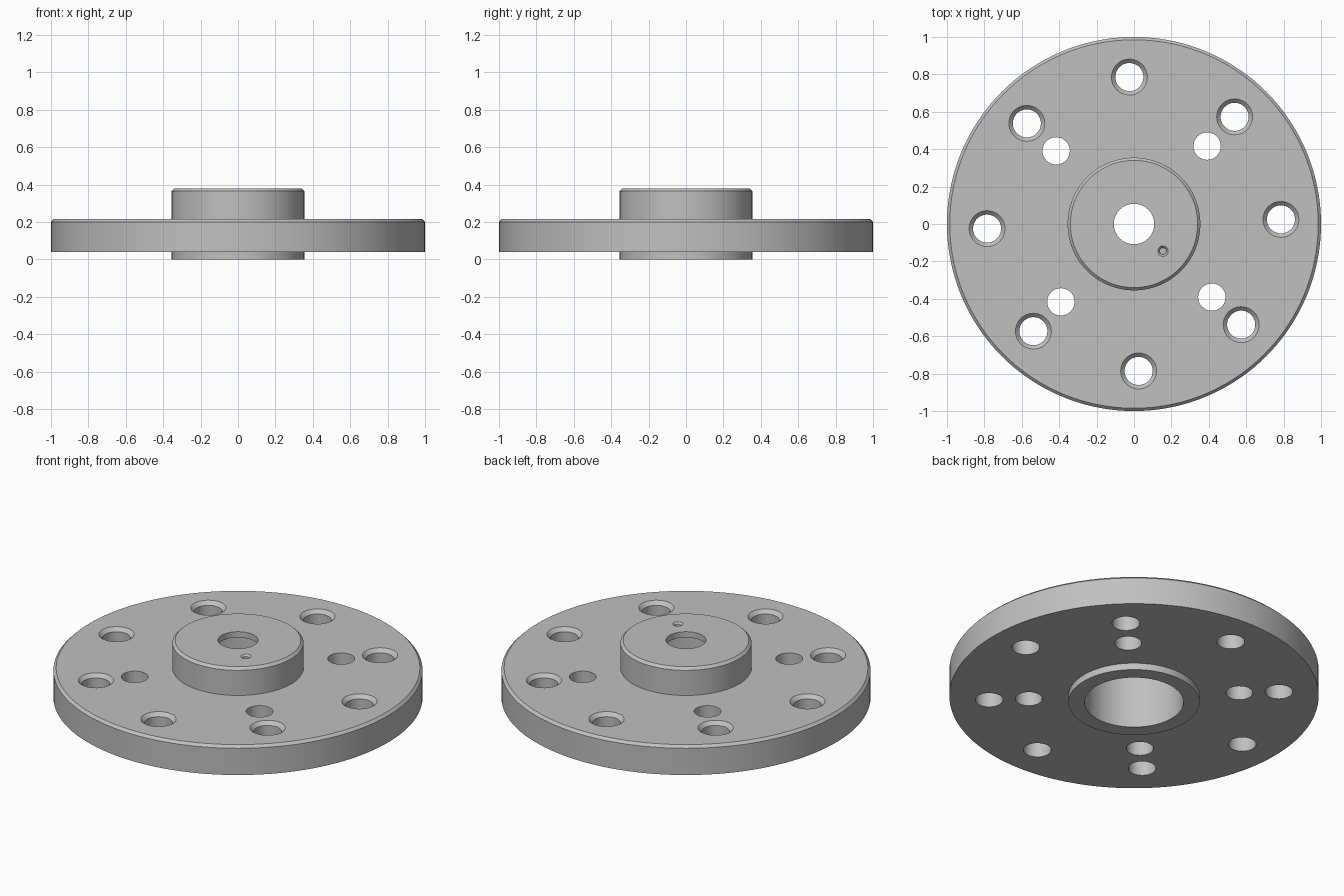
import bpy, bmesh
from math import pi, cos, sin, radians
from mathutils import Matrix, Vector

if "Cube" in bpy.data.objects:
    bpy.data.objects.remove(bpy.data.objects["Cube"], do_unlink=True)

# Key heights, radii and edge break
PLATE_BOTTOM, PLATE_TOP, HUB_TOP = 0.04, 0.215, 0.38
HUB_R, BORE_R, SHAFT_R = 0.355, 0.268, 0.108
BORE_TOP = 0.345
CHAMFER = 0.015


def lathe(bm, profile, steps, x=0, y=0):
    """Revolve a closed (radius, height) profile around a vertical axis."""
    part = bmesh.new()
    verts = [part.verts.new((r, 0, z)) for r, z in profile]
    edges = [part.edges.new((a, b)) for a, b in zip(verts, verts[1:] + verts[:1])
             if a.co.x > 0 or b.co.x > 0]
    bmesh.ops.spin(part, geom=verts + edges, cent=(0, 0, 0), axis=(0, 0, 1),
                   angle=2 * pi, steps=steps)
    bmesh.ops.remove_doubles(part, verts=part.verts, dist=0.0001)
    bmesh.ops.recalc_face_normals(part, faces=part.faces)
    bmesh.ops.translate(part, verts=part.verts, vec=(x, y, 0))
    temp = bpy.data.meshes.new("temp")
    part.to_mesh(temp)
    part.free()
    bm.from_mesh(temp)
    bpy.data.meshes.remove(temp)


def to_object(bm, name):
    mesh = bpy.data.meshes.new(name)
    bm.to_mesh(mesh)
    bm.free()
    obj = bpy.data.objects.new(name, mesh)
    bpy.context.collection.objects.link(obj)
    return obj


def hole(bm, r, top, bottom, x, y, sink=0.0):
    """Cutter for a straight hole with an optional countersink."""
    over = 0.01
    wide = r + sink
    profile = [(0, bottom), (r, bottom), (r, top - sink)]
    if sink:
        profile.append((wide, top))
    profile += [(wide, top + over), (0, top + over)]
    lathe(bm, profile, 48, x, y)


# Flange and hub body with its stepped bore
body = bmesh.new()
lathe(body, [
    (BORE_R, 0), (HUB_R, 0), (HUB_R, PLATE_BOTTOM), (1, PLATE_BOTTOM),
    (1, PLATE_TOP - CHAMFER), (1 - CHAMFER, PLATE_TOP), (HUB_R, PLATE_TOP),
    (HUB_R, HUB_TOP - CHAMFER), (HUB_R - CHAMFER, HUB_TOP),
    (SHAFT_R, HUB_TOP), (SHAFT_R, BORE_TOP), (BORE_R, BORE_TOP)], 144)
flange = to_object(body, "hub_flange")

cuts = bmesh.new()
# Outer ring of countersunk bolt holes
for i in range(8):
    a = radians(1.8 + 45 * i)
    hole(cuts, 0.075, PLATE_TOP, 0, 0.786 * cos(a), 0.786 * sin(a), 0.021)
# Inner ring of plain holes
for i in range(4):
    a = radians(46.8 + 90 * i)
    hole(cuts, 0.073, PLATE_TOP, 0, 0.571 * cos(a), 0.571 * sin(a))
# Small blind locating hole on the hub
hole(cuts, 0.018, HUB_TOP, 0.357, 0.155, -0.145, 0.01)
cutter = to_object(cuts, "hole_cutter")
cutter.hide_render = True

# Cut the holes and bake the result
mod = flange.modifiers.new("holes", "BOOLEAN")
mod.operation = "DIFFERENCE"
mod.solver = "EXACT"
mod.object = cutter
bpy.context.view_layer.objects.active = flange
for o in bpy.context.selected_objects:
    o.select_set(False)
flange.select_set(True)
bpy.ops.object.modifier_apply(modifier=mod.name)
bpy.data.objects.remove(cutter, do_unlink=True)

# Plain grey metal
grey = bpy.data.materials.new("grey_metal")
grey.use_nodes = True
colour = (0.53, 0.53, 0.53, 1)
grey.diffuse_color = colour
grey.node_tree.nodes["Principled BSDF"].inputs["Base Color"].default_value = colour
flange.data.materials.clear()
flange.data.materials.append(grey)
bpy.ops.object.shade_smooth_by_angle(angle=radians(25))
